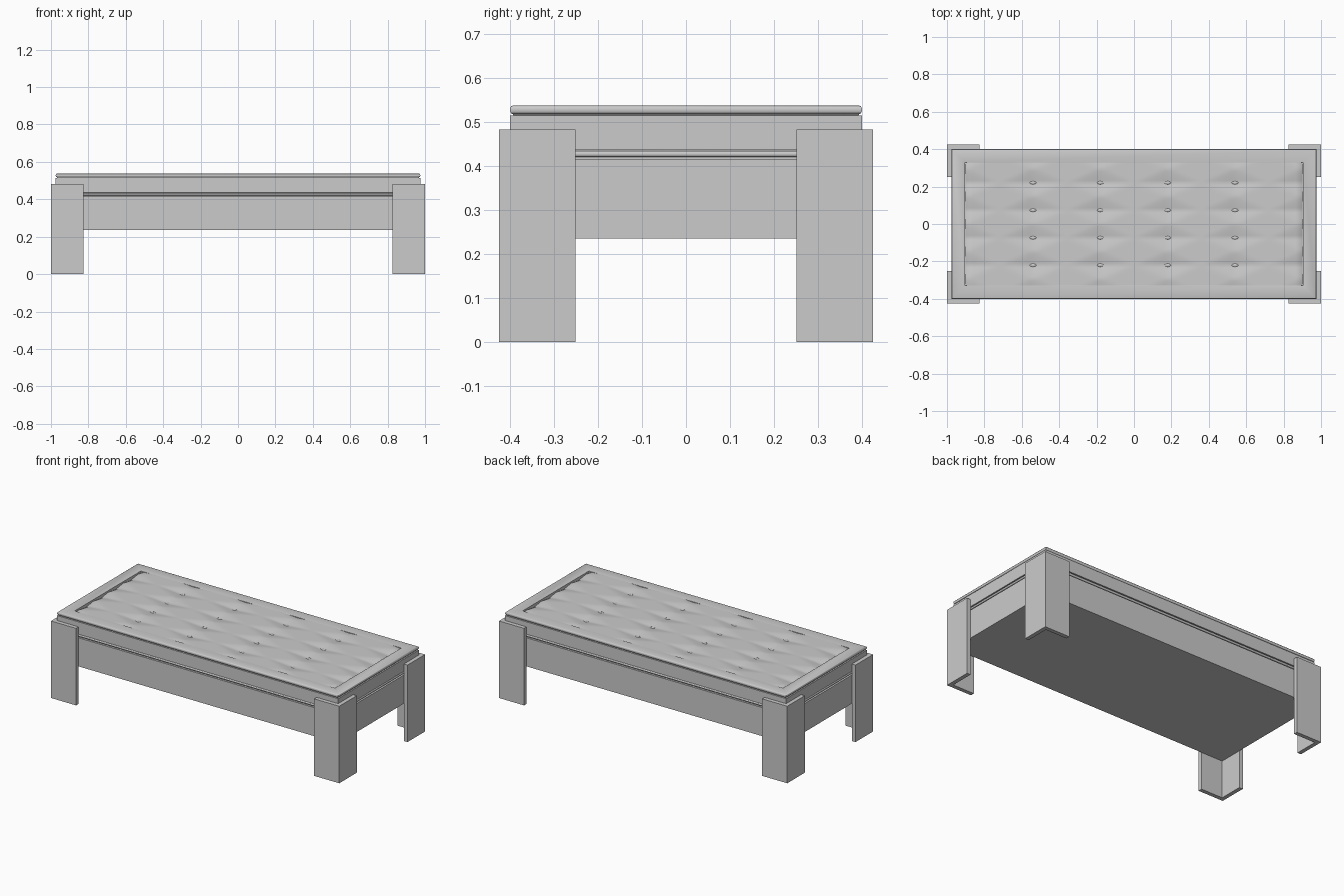
import bpy, bmesh, math

cube = bpy.data.objects.get("Cube")
if cube:
    bpy.data.objects.remove(cube)

grey = bpy.data.materials.new("plain grey")
grey.use_nodes = True
COLOUR = (0.6, 0.6, 0.6, 1)
grey.diffuse_color = COLOUR
grey.node_tree.nodes["Principled BSDF"].inputs["Base Color"].default_value = COLOUR


def finish(bm, name, smooth=None):
    bmesh.ops.recalc_face_normals(bm, faces=bm.faces)
    mesh = bpy.data.meshes.new(name)
    bm.to_mesh(mesh)
    bm.free()
    mesh.materials.append(grey)
    ob = bpy.data.objects.new(name, mesh)
    bpy.context.collection.objects.link(ob)
    if smooth:
        bpy.ops.object.select_all(action='DESELECT')
        ob.select_set(True)
        bpy.context.view_layer.objects.active = ob
        bpy.ops.object.shade_smooth_by_angle(angle=math.radians(smooth))
    return ob


def loft(name, profile, smooth=None):
    """Rectangular rings, each inset from the outer size at its own height."""
    bm = bmesh.new()
    rings = []
    for inset, z in profile:
        x, y = 0.975 - inset, 0.4 - inset
        rings.append([bm.verts.new((sx * x, sy * y, z))
                      for sx, sy in ((-1, -1), (1, -1), (1, 1), (-1, 1))])
    for a, b in zip(rings, rings[1:]):
        for i in range(4):
            j = (i + 1) % 4
            bm.faces.new((a[i], a[j], b[j], b[i]))
    bm.faces.new(rings[0])
    bm.faces.new(rings[-1])
    return finish(bm, name, smooth)


def half_round(z, r, depth, steps=6):
    """Rounded edge profile, from the bottom up."""
    angles = [math.pi * (i / steps - 0.5) for i in range(steps + 1)]
    return [(depth * (1 - math.cos(a)), z + r * math.sin(a)) for a in angles]


# Lower box, bead moulding and upper box
loft("base_box", [(0, 0.235), (0, 0.414), (0.012, 0.414), (0.012, 0.42)])
loft("bead_moulding", half_round(0.427, 0.007, 0.007), 40)
loft("upper_box", [(0.012, 0.433), (0.012, 0.437), (0, 0.437),
                   (0, 0.514), (0.008, 0.514)])

# Rounded rim around the recessed cushion
INNER = 0.028
rim = [(0.01, 0.512), (0.006, 0.518)] + half_round(0.5275, 0.0095, 0.006)
loft("top_rim", rim + [(INNER + 0.04, 0.537), (INNER + 0.044, 0.535),
                       (INNER + 0.044, 0.515)], 40)

# Tufted cushion: diamond dimples on a regular grid
PX, PY = 0.36, 0.147
HX, HY = 2.5 * PX, 2.5 * PY
NX, NY = 100, 60


def tuft_depth(x, y):
    u = abs((x + HX) / PX - round((x + HX) / PX)) * 2
    v = abs((y + HY) / PY - round((y + HY) / PY)) * 2
    return 0.012 * max(0, 1 - u - v * 0.9) ** 1.3


bm = bmesh.new()
bmesh.ops.create_grid(bm, x_segments=NX, y_segments=NY, size=1)
for v in bm.verts:
    x, y = v.co.x * HX, v.co.y * HY
    edge = min(HX - abs(x), HY - abs(y))
    roll = 0.008 * max(0, 1 - edge / 0.015) ** 2
    v.co = (x, y, 0.536 - tuft_depth(x, y) - roll)
finish(bm, "tufted_cushion", 40)

# Small buttons at the bottom of each inner tuft
for i in range(4):
    for j in range(4):
        bm = bmesh.new()
        bmesh.ops.create_uvsphere(bm, u_segments=12, v_segments=6, radius=1)
        for v in bm.verts:
            v.co = ((i - 1.5) * PX + v.co.x * 0.018,
                    (j - 1.5) * PY + v.co.y * 0.009,
                    0.525 + v.co.z * 0.004)
        finish(bm, f"button_{i + 1}_{j + 1}", 40)

# L-shaped corner legs wrapped around the box
OX, OY, W, T, H = 1.0, 0.425, 0.174, 0.025, 0.483
SECTION = [(OX, OY), (OX - W, OY), (OX - W, OY - T),
           (OX - T, OY - T), (OX - T, OY - W), (OX, OY - W)]
for sx, side in ((1, "left"), (-1, "right")):
    for sy, end in ((-1, "front"), (1, "back")):
        bm = bmesh.new()
        face = bm.faces.new([bm.verts.new((sx * x, sy * y, 0)) for x, y in SECTION])
        top = bmesh.ops.extrude_face_region(bm, geom=[face])["geom"]
        bmesh.ops.translate(bm, vec=(0, 0, H),
                            verts=[g for g in top if isinstance(g, bmesh.types.BMVert)])
        finish(bm, f"{end}_{side}_leg")
